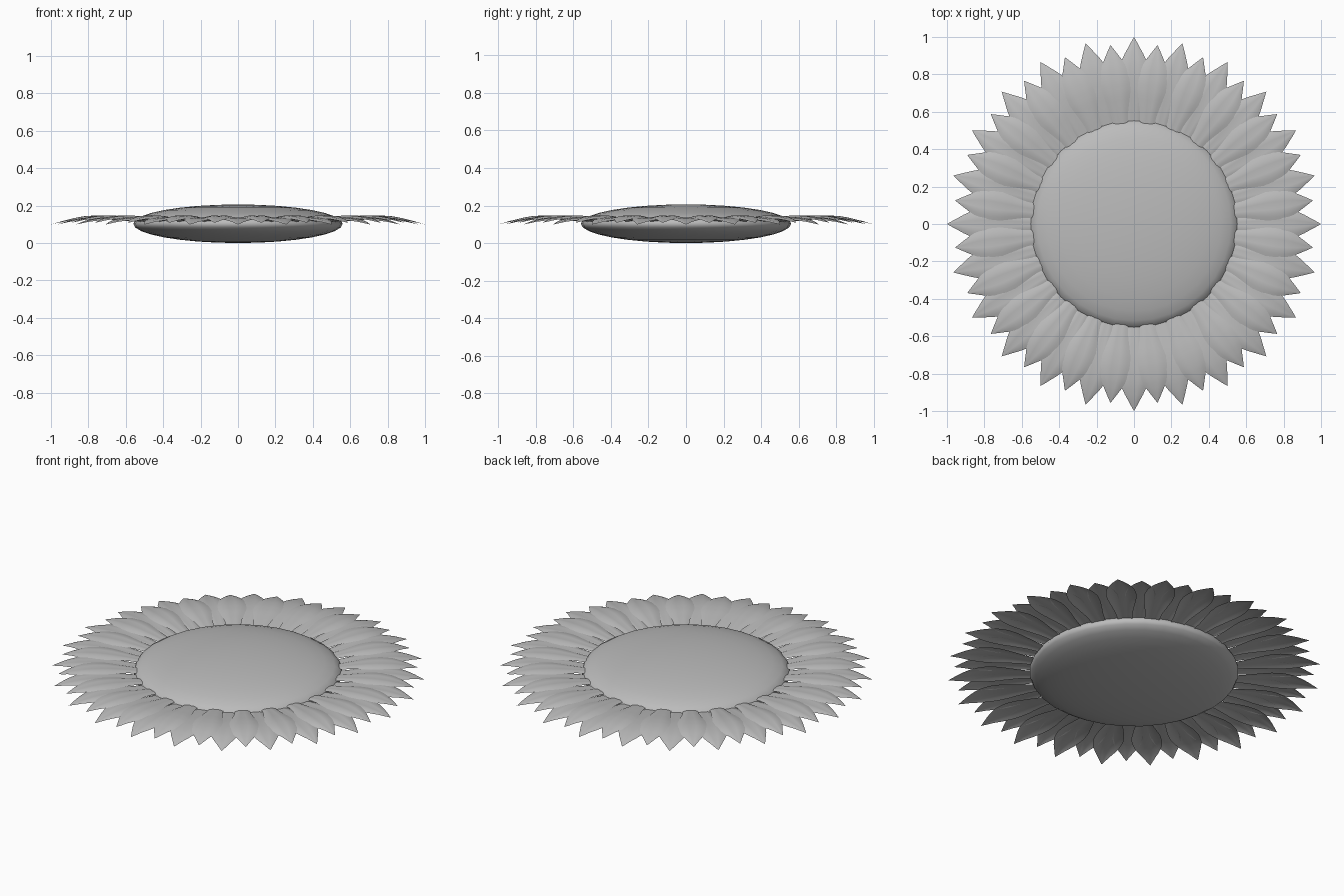
import bpy, bmesh, math

if "Cube" in bpy.data.objects:
    bpy.data.objects.remove(bpy.data.objects["Cube"])

grey = bpy.data.materials.new("plain_grey")
grey.diffuse_color = (0.5, 0.5, 0.5, 1)
grey.use_nodes = True
grey.node_tree.nodes["Principled BSDF"].inputs["Base Color"].default_value = grey.diffuse_color


def interp(pts, t):
    for (a, x), (b, y) in zip(pts, pts[1:]):
        if t <= b:
            return x + (y - x) * (t - a) / (b - a)
    return pts[-1][1]


def finish(bm, name):
    me = bpy.data.meshes.new(name)
    bm.to_mesh(me)
    bm.free()
    ob = bpy.data.objects.new(name, me)
    bpy.context.collection.objects.link(ob)
    me.materials.append(grey)
    for p in me.polygons:
        p.use_smooth = True
    return ob


# Flattened seed disc
bm = bmesh.new()
bmesh.ops.create_uvsphere(bm, u_segments=32, v_segments=16, radius=1)
for v in bm.verts:
    v.co = (v.co.x * 0.56, v.co.y * 0.56, 0.103 + v.co.z * 0.103)
finish(bm, "seed_disc")

# Petal half width and height along its length
WIDTH = [(0, .038), (.15, .045), (.3, .062), (.45, .078), (.58, .082), (.7, .072),
         (.8, .052), (.9, .026), (.96, .011), (1, 0)]
HEIGHT = [(0, .122), (.2, .134), (.4, .144), (.55, .146), (.7, .141), (.85, .127), (1, .104)]
NU, NV = 16, 8


def petal_ring(name, count, offset, r0, r1, dz):
    bm = bmesh.new()
    for k in range(count):
        a = math.radians(offset) + 2 * math.pi * k / count
        ca, sa = math.cos(a), math.sin(a)
        rows = []
        for i in range(NU + 1):
            t = i / NU
            r, w, h = r0 + (r1 - r0) * t, interp(WIDTH, t), interp(HEIGHT, t) + dz
            row = []
            for j in range(NV + 1):
                s = 2 * j / NV - 1
                # arched section with a shallow groove down the middle
                z = h + w * (-0.16 * s * s - 0.06 * math.exp(-(s * 4) ** 2))
                y = w * s
                row.append(bm.verts.new((r * ca - y * sa, r * sa + y * ca, z)))
            rows.append(row)
        for p, q in zip(rows, rows[1:]):
            for j in range(NV):
                bm.faces.new((p[j], q[j], q[j + 1], p[j + 1]))
    bmesh.ops.remove_doubles(bm, verts=bm.verts, dist=1e-5)
    return finish(bm, name)


# Long petals lie behind, shorter ones fill the gaps on top
petal_ring("back_petals", 24, 0, 0.53, 1.0, -0.005)
petal_ring("front_petals", 24, 7.5, 0.525, 0.965, 0.004)
